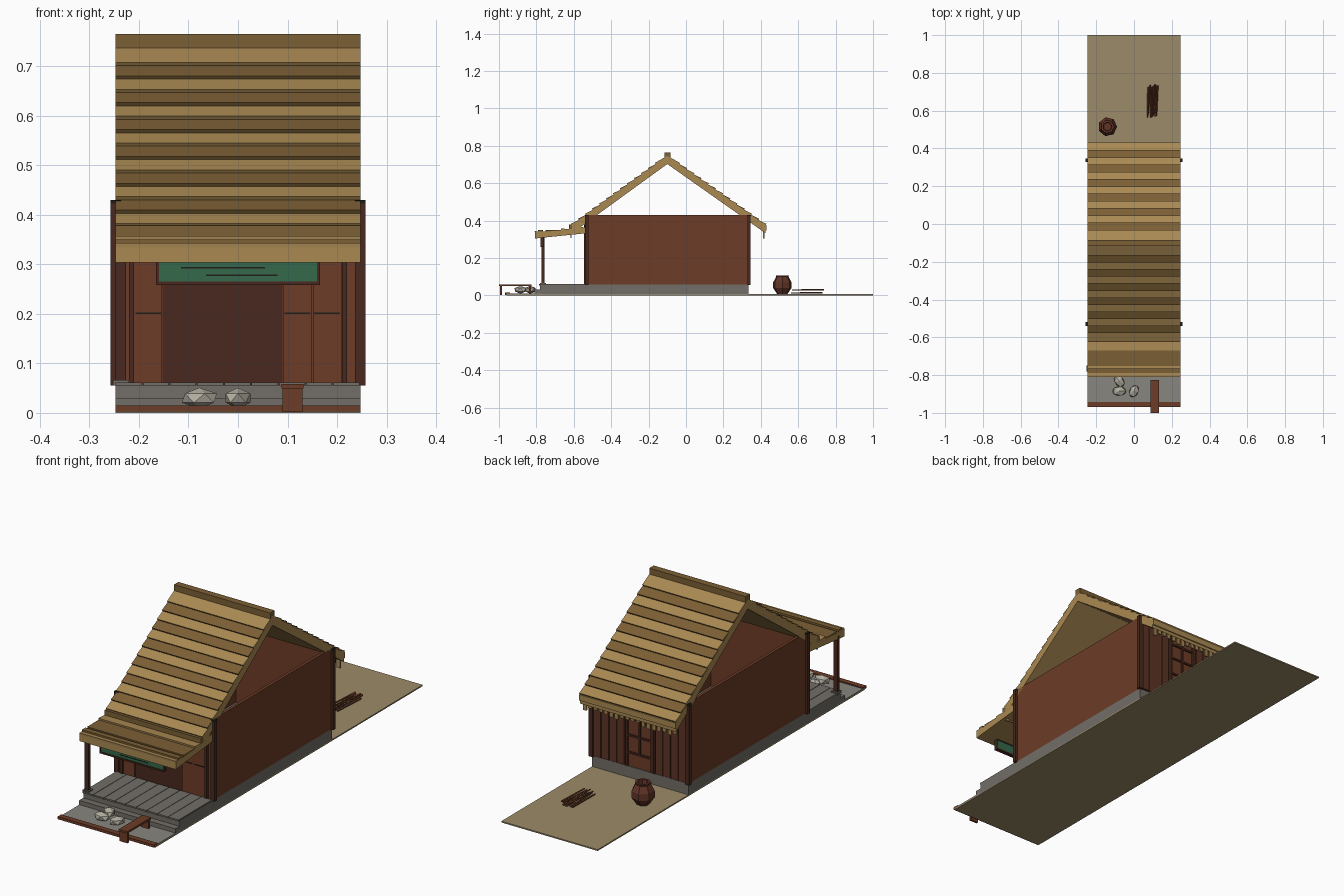
import bpy, bmesh, math, random
from mathutils import Matrix, Vector

if "Cube" in bpy.data.objects:
    bpy.data.objects.remove(bpy.data.objects["Cube"])

random.seed(4)


def mat(name, r, g, b):
    m = bpy.data.materials.new(name)
    m.diffuse_color = (r, g, b, 1)
    m.use_nodes = True
    m.node_tree.nodes["Principled BSDF"].inputs["Base Color"].default_value = m.diffuse_color
    return m


WOOD = mat("wood", 0.15, 0.045, 0.02)
PLANK = mat("plank", 0.11, 0.034, 0.017)
DARK = mat("dark_wood", 0.065, 0.022, 0.013)
BLACK = mat("iron", 0.015, 0.012, 0.01)
THATCH = mat("thatch", 0.40, 0.25, 0.085)
THATCH_D = mat("thatch_dark", 0.20, 0.115, 0.035)
STONE = mat("stone", 0.17, 0.155, 0.135)
PAVE = mat("paving", 0.25, 0.24, 0.21)
ROCK = mat("rock", 0.45, 0.42, 0.35)
EARTH = mat("earth", 0.33, 0.26, 0.14)
GREEN = mat("sign_green", 0.035, 0.14, 0.07)
CLAY = mat("clay", 0.12, 0.035, 0.02)


def finish(name, bm, m):
    bmesh.ops.recalc_face_normals(bm, faces=bm.faces)
    me = bpy.data.meshes.new(name)
    bm.to_mesh(me)
    bm.free()
    me.materials.append(m)
    ob = bpy.data.objects.new(name, me)
    bpy.context.collection.objects.link(ob)
    return ob


def boxes(name, m, *spans):
    """One object made of boxes given as (x0, x1, y0, y1, z0, z1)."""
    bm = bmesh.new()
    for x0, x1, y0, y1, z0, z1 in spans:
        bmesh.ops.create_cube(bm, size=1, matrix=Matrix.Translation(
            ((x0 + x1) / 2, (y0 + y1) / 2, (z0 + z1) / 2)) @ Matrix.Diagonal((x1 - x0, y1 - y0, z1 - z0, 1)))
    return finish(name, bm, m)


def prism(name, m, yz, x=0.247):
    """Extrude a y-z profile across the width."""
    bm = bmesh.new()
    f = bm.faces.new([bm.verts.new((-x, p[0], p[1])) for p in yz])
    ext = bmesh.ops.extrude_face_region(bm, geom=[f])["geom"]
    bmesh.ops.translate(bm, vec=(2 * x, 0, 0), verts=[v for v in ext if isinstance(v, bmesh.types.BMVert)])
    return finish(name, bm, m)


def thatch_rows(name, top, eave, thick, splits):
    """Sloping slab with overlapping wedge-shaped courses on top."""
    a, b = Vector(top), Vector(eave)
    d = b - a
    n = Vector((-d.y, d.x)).normalized()
    n = n if n.y > 0 else -n
    drop = Vector((0, -thick))
    prism(name + "_slab", THATCH, [a, b, b + drop, a + drop])
    for i, (t0, t1) in enumerate(zip(splits, splits[1:])):
        p, q = a + d * t0, a + d * t1
        prism(f"{name}_course_{i}", THATCH_D if i % 2 else THATCH,
              [p - n * 0.003, p + n * 0.001, q + n * 0.009, q - n * 0.003])


# ground, paving, curb, foundation, step
boxes("yard_ground", EARTH, (-0.247, 0.247, -0.96, 1.0, 0, 0.006))
boxes("front_paving", PAVE, (-0.247, 0.247, -0.96, -0.77, 0.003, 0.01))
boxes("front_curb", WOOD, (-0.247, 0.247, -0.968, -0.942, 0.003, 0.015))
boxes("foundation", STONE, (-0.247, 0.247, -0.78, 0.335, 0.003, 0.057))
boxes("porch_step", STONE, (-0.247, 0.247, -0.81, -0.775, 0.003, 0.03))
W = 0.494 / 9
boxes("porch_boards", STONE, *[(-0.247 + i * W, -0.249 + (i + 1) * W, -0.785, -0.54, 0.054, 0.061) for i in range(9)])

# walls
boxes("side_walls", WOOD, *[(s * 0.24 - 0.007, s * 0.24 + 0.007, -0.53, 0.335, 0.057, 0.43) for s in (-1, 1)])
boxes("front_wall", WOOD, (-0.24, 0.24, -0.53, -0.515, 0.057, 0.43))
boxes("back_wall", WOOD, (-0.24, 0.24, 0.318, 0.33, 0.057, 0.43))

# front doors: dark doorway, sliding panels, uprights, rails
boxes("doorway", DARK, (-0.152, 0.09, -0.533, -0.525, 0.057, 0.36))
panels = [(-0.21, -0.153), (0.091, 0.149), (0.151, 0.209)]
boxes("door_panels", WOOD, *[(a, b, -0.54, -0.528, 0.058, 0.36) for a, b in panels])
boxes("door_rails", BLACK, *[(a + 0.003, b - 0.003, -0.543, -0.538, 0.2, 0.203) for a, b in panels])
boxes("door_uprights", DARK, *[(s * 0.215 - 0.005, s * 0.215 + 0.005, -0.545, -0.525, 0.057, 0.38) for s in (-1, 1)])
boxes("door_lintel", DARK, (-0.24, 0.24, -0.543, -0.525, 0.355, 0.375))

# corner posts and their black caps
corners = [(s * 0.247, y) for s in (-1, 1) for y in (-0.53, 0.337)]
boxes("corner_posts", DARK, *[(x - 0.011, x + 0.011, y - 0.009, y + 0.009, 0.055, 0.427) for x, y in corners])
boxes("post_caps", BLACK, *[(x - 0.011, x + 0.011, y - 0.01, y + 0.01, 0.423, 0.43) for x, y in corners])

# porch post with stone foot, porch beam
boxes("porch_post", DARK, (-0.247, -0.226, -0.772, -0.756, 0.06, 0.325))
boxes("porch_post_foot", STONE, (-0.252, -0.22, -0.78, -0.748, 0.055, 0.066))

# back wall planks and window
planks = []
for i in range(12):
    x = -0.236 + i * 0.0395
    if abs(x + 0.018) > 0.07:
        planks.append((x, x + 0.036, 0.325, 0.338 + random.uniform(0, 0.004), 0.06, 0.40))
boxes("back_planks", PLANK, *planks)
boxes("back_window_panel", WOOD, (-0.07, 0.07, 0.325, 0.334, 0.06, 0.40))
boxes("back_window_frame", DARK,
      *[(x - h, x + h, 0.33, 0.343, 0.06, 0.40) for x, h in ((-0.066, 0.008), (0.066, 0.005))],
      *[(-0.066, 0.066, 0.33, 0.341, z, z + 0.008) for z in (0.12, 0.2, 0.28, 0.35)],
      (-0.004, 0.004, 0.33, 0.341, 0.12, 0.35))

# main roof, ridge, porch roof
rows = [0, 0.12] + [0.12 + 0.88 * i / 12 for i in range(1, 13)]
thatch_rows("front_roof", (-0.1, 0.745), (-0.61, 0.375), 0.043, rows)
thatch_rows("back_roof", (-0.1, 0.745), (0.425, 0.375), 0.043, rows)
boxes("roof_ridge", THATCH_D, (-0.247, 0.247, -0.116, -0.084, 0.735, 0.765))
thatch_rows("porch_roof", (-0.535, 0.362), (-0.808, 0.334), 0.03, [0, 0.16, 0.31, 0.49, 0.79, 1])
boxes("porch_battens", THATCH_D, (-0.247, 0.247, -0.79, -0.765, 0.335, 0.35),
      (-0.247, 0.247, -0.625, -0.6, 0.355, 0.378))

# straw fringes hanging under both eaves
for name, y, low, high, n in (("back_fringe", 0.415, 0.302, 0.365, 18), ("front_fringe", -0.615, 0.305, 0.35, 18)):
    w = 0.49 / n
    boxes(name, THATCH, *[(-0.245 + i * w, -0.245 + (i + 0.65) * w, y - 0.003, y + 0.004,
                           low + random.uniform(0, 0.02), high) for i in range(n)])
boxes("back_eave_roll", THATCH, (-0.247, 0.247, 0.4, 0.43, 0.348, 0.375))

# hanging sign board
boxes("sign_board", GREEN, (-0.16, 0.16, -0.775, -0.763, 0.264, 0.312))
boxes("sign_frame", DARK, (-0.166, 0.166, -0.778, -0.76, 0.258, 0.265), (-0.166, 0.166, -0.778, -0.76, 0.306, 0.313),
      *[(s * 0.163 - 0.003, s * 0.163 + 0.003, -0.778, -0.76, 0.258, 0.313) for s in (-1, 1)])
boxes("sign_strips", BLACK, (-0.115, 0.055, -0.777, -0.774, 0.292, 0.295), (-0.065, 0.08, -0.777, -0.774, 0.276, 0.279))

# bench
boxes("bench", WOOD, (0.088, 0.132, -1.0, -0.825, 0.049, 0.058),
      (0.09, 0.13, -0.995, -0.985, 0.002, 0.05), (0.09, 0.13, -0.84, -0.83, 0.008, 0.05))

# garden rocks
for i, (x, y, r) in enumerate(((-0.078, -0.885, 0.04), (0, -0.885, 0.038), (-0.078, -0.832, 0.038))):
    bm = bmesh.new()
    bmesh.ops.create_icosphere(bm, subdivisions=1, radius=1, matrix=Matrix.Translation((x, y, 0.03))
                               @ Matrix.Rotation(i * 1.1, 4, 'Z') @ Matrix.Diagonal((r, r * 0.7, 0.021, 1)))
    finish(f"rock_{i}", bm, ROCK)

# clay jar, lathed with seven sides
bm = bmesh.new()
rings = []
for r, z in ((0.026, 0.004), (0.051, 0.04), (0.05, 0.07), (0.034, 0.1), (0.036, 0.107), (0.024, 0.107), (0.022, 0.08)):
    rings.append([bm.verts.new((-0.14 + r * math.cos(k * math.tau / 7), 0.515 + r * math.sin(k * math.tau / 7), z))
                  for k in range(7)])
for a, b in zip(rings, rings[1:]):
    for k in range(7):
        bm.faces.new((a[k], a[(k + 1) % 7], b[(k + 1) % 7], b[k]))
bm.faces.new(rings[0])
bm.faces.new(rings[-1])
finish("clay_jar", bm, CLAY)

# firewood sticks
bm = bmesh.new()
for i in range(8):
    m = (Matrix.Translation((0.073 + 0.007 * i, 0.65 + random.uniform(-0.008, 0.008), 0.013 + 0.016 * (i % 2)))
         @ Matrix.Rotation(random.uniform(-0.08, 0.08), 4, 'Z') @ Matrix.Rotation(math.pi / 2, 4, 'X'))
    bmesh.ops.create_cone(bm, cap_ends=True, segments=5, radius1=0.005, radius2=0.003, depth=0.16, matrix=m)
finish("firewood_sticks", bm, WOOD)
